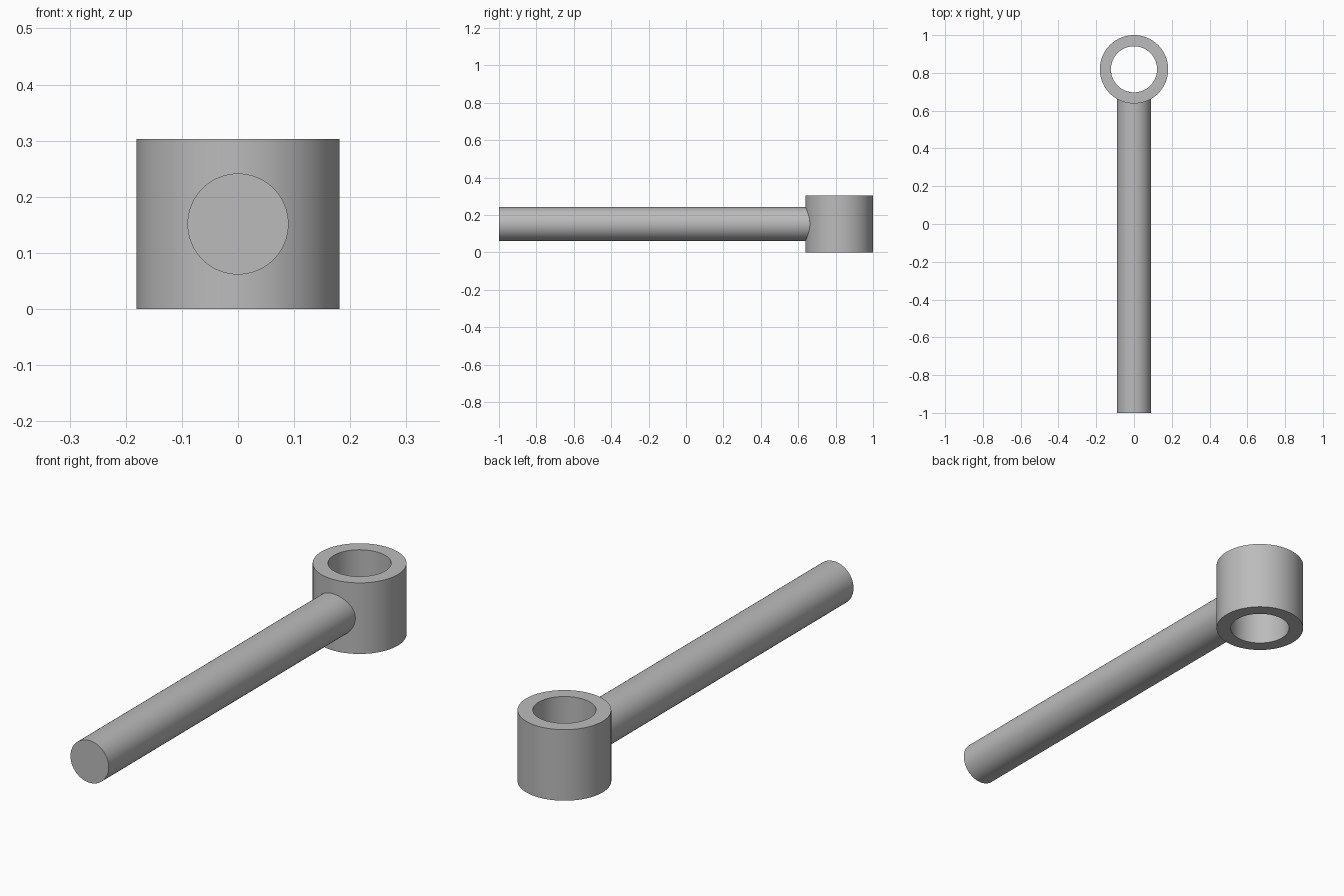
import bpy
import bmesh
import math
from mathutils import Matrix

cube = bpy.data.objects.get("Cube")
if cube:
    bpy.data.objects.remove(cube, do_unlink=True)

HEIGHT = 0.303
OUTER, INNER = 0.181, 0.122
ROD = 0.09
RING_Y = 1 - OUTER

steel = bpy.data.materials.new("grey steel")
steel.use_nodes = True
colour = (0.5, 0.5, 0.5, 1)
steel.diffuse_color = colour
steel.node_tree.nodes["Principled BSDF"].inputs["Base Color"].default_value = colour


def make_object(name, bm):
    bmesh.ops.recalc_face_normals(bm, faces=bm.faces)
    mesh = bpy.data.meshes.new(name)
    bm.to_mesh(mesh)
    bm.free()
    mesh.materials.append(steel)
    obj = bpy.data.objects.new(name, mesh)
    bpy.context.collection.objects.link(obj)
    bpy.ops.object.select_all(action='DESELECT')
    obj.select_set(True)
    bpy.context.view_layer.objects.active = obj
    bpy.ops.object.shade_smooth_by_angle(angle=math.radians(30))
    return obj


# Ring socket: a rectangular wall section spun around the vertical axis
bm = bmesh.new()
section = [(INNER, 0), (OUTER, 0), (OUTER, HEIGHT), (INNER, HEIGHT)]
verts = [bm.verts.new((r, 0, z)) for r, z in section]
edges = [bm.edges.new((verts[i], verts[(i + 1) % 4])) for i in range(4)]
bmesh.ops.spin(bm, geom=verts + edges, axis=(0, 0, 1), cent=(0, 0, 0),
               angle=math.tau, steps=96, use_merge=True)
bmesh.ops.remove_doubles(bm, verts=bm.verts, dist=1e-5)
make_object("ring_socket", bm).location = (0, RING_Y, 0)

# Handle rod: runs from the front end into the ring wall
bm = bmesh.new()
rod_end = RING_Y - (OUTER + INNER) / 2 + 0.01
length = rod_end + 1
bmesh.ops.create_cone(bm, cap_ends=True, segments=64, radius1=ROD, radius2=ROD,
                      depth=length, matrix=Matrix.Rotation(math.pi / 2, 4, 'X'))
make_object("handle_rod", bm).location = (0, rod_end - length / 2, HEIGHT / 2)
